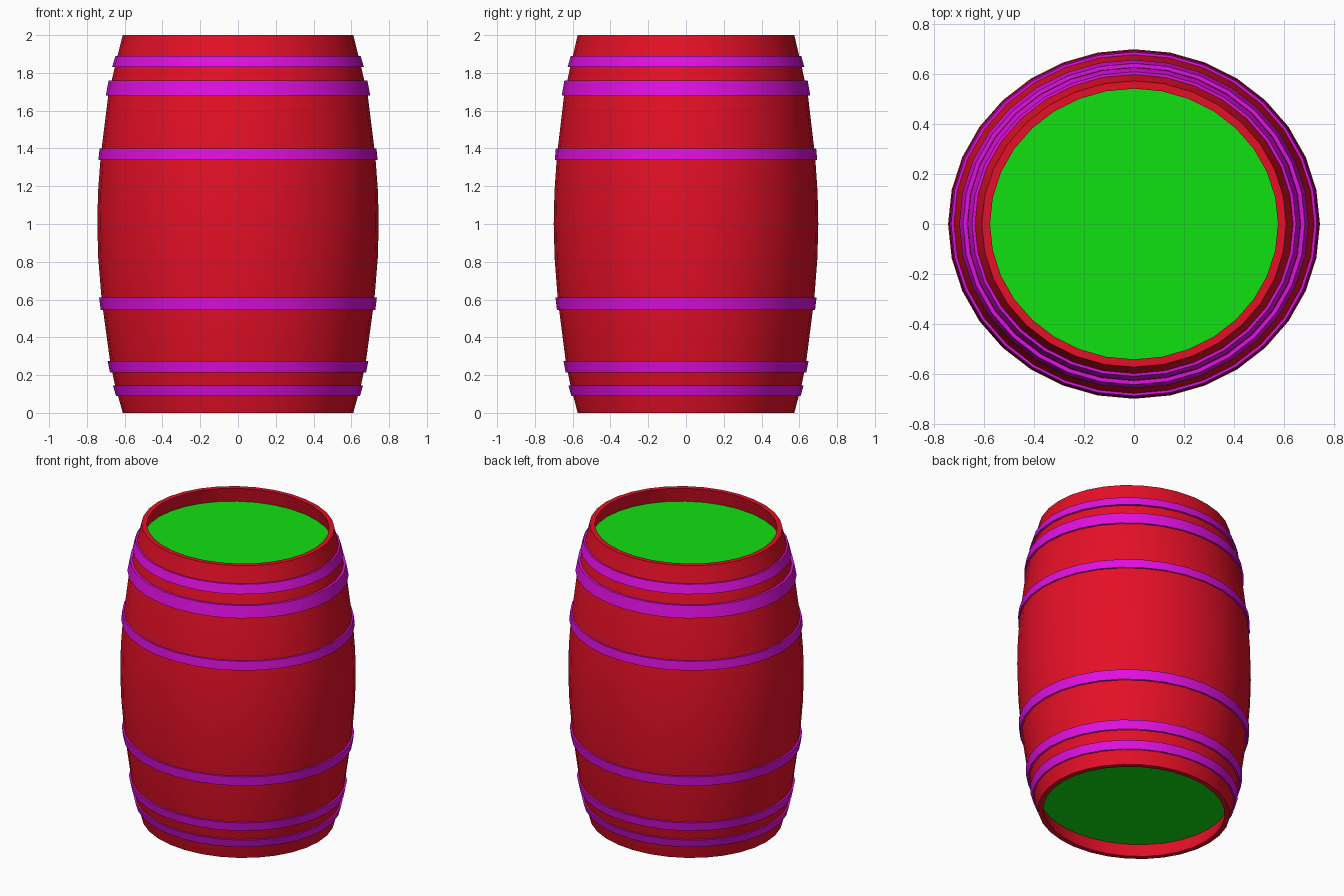
import bpy, math

SIDES = 32
DEPTH_RATIO = 0.94  # the barrel is slightly narrower front to back

cube = bpy.data.objects.get("Cube")
if cube:
    bpy.data.objects.remove(cube)


def make_material(name, rgb):
    mat = bpy.data.materials.new(name)
    mat.use_nodes = True
    color = (*rgb, 1)
    mat.diffuse_color = color
    mat.node_tree.nodes["Principled BSDF"].inputs["Base Color"].default_value = color
    return mat


red = make_material("red staves", (0.78, 0.005, 0.02))
magenta = make_material("magenta hoops", (0.75, 0.005, 0.75))
green = make_material("green lids", (0.005, 0.75, 0.005))


def revolve(name, profile, mat):
    """Turn a closed (radius, height) loop, outside going up, round the z axis."""
    n = len(profile)
    verts, faces = [], []
    for s in range(SIDES):
        a = math.tau * s / SIDES
        verts += [(r * math.cos(a), DEPTH_RATIO * r * math.sin(a), z) for r, z in profile]
        here, after = s * n, (s + 1) % SIDES * n
        for i in range(n):
            j = (i + 1) % n
            faces.append((here + i, after + i, after + j, here + j))
    mesh = bpy.data.meshes.new(name)
    mesh.from_pydata(verts, [], faces)
    mesh.materials.append(mat)
    obj = bpy.data.objects.new(name, mesh)
    bpy.context.collection.objects.link(obj)
    bpy.ops.object.select_all(action="DESELECT")
    bpy.context.view_layer.objects.active = obj
    obj.select_set(True)
    bpy.ops.object.shade_smooth_by_angle(angle=math.radians(30))
    return obj


# Bulging stave wall, hollow at both ends
outer = [(0.61, 0), (0.652, 0.15), (0.677, 0.27), (0.722, 0.6), (0.74, 0.82),
         (0.745, 1), (0.741, 1.17), (0.727, 1.36), (0.687, 1.68), (0.65, 1.84), (0.61, 2)]
inner = [(r - 0.033, z) for r, z in reversed(outer)]
revolve("barrel_staves", outer + inner, red)

# Hoops: bottom height, bottom radius, top height, top radius
hoops = {
    "bottom_hoop": (0.09, 0.646, 0.145, 0.662),
    "lower_hoop": (0.215, 0.678, 0.275, 0.69),
    "lower_middle_hoop": (0.545, 0.727, 0.61, 0.735),
    "upper_middle_hoop": (1.34, 0.739, 1.4, 0.733),
    "upper_hoop": (1.68, 0.7, 1.76, 0.685),
    "top_hoop": (1.83, 0.667, 1.89, 0.649),
}
for name, (z0, r0, z1, r1) in hoops.items():
    revolve(name, [(r0, z0), (r1, z1), (r1 - 0.03, z1), (r0 - 0.03, z0)], magenta)

# Recessed end lids
for name, z in (("bottom_lid", 0.11), ("top_lid", 1.89)):
    bpy.ops.mesh.primitive_cylinder_add(vertices=SIDES, radius=1, depth=1, location=(0, 0, z),
                                        rotation=(0, 0, 0))
    lid = bpy.context.object
    lid.name = name
    # start the polygon on the x axis, as the staves do
    lid.scale = (0.62, 0.62 * DEPTH_RATIO, 0.02)
    lid.data.materials.append(green)
